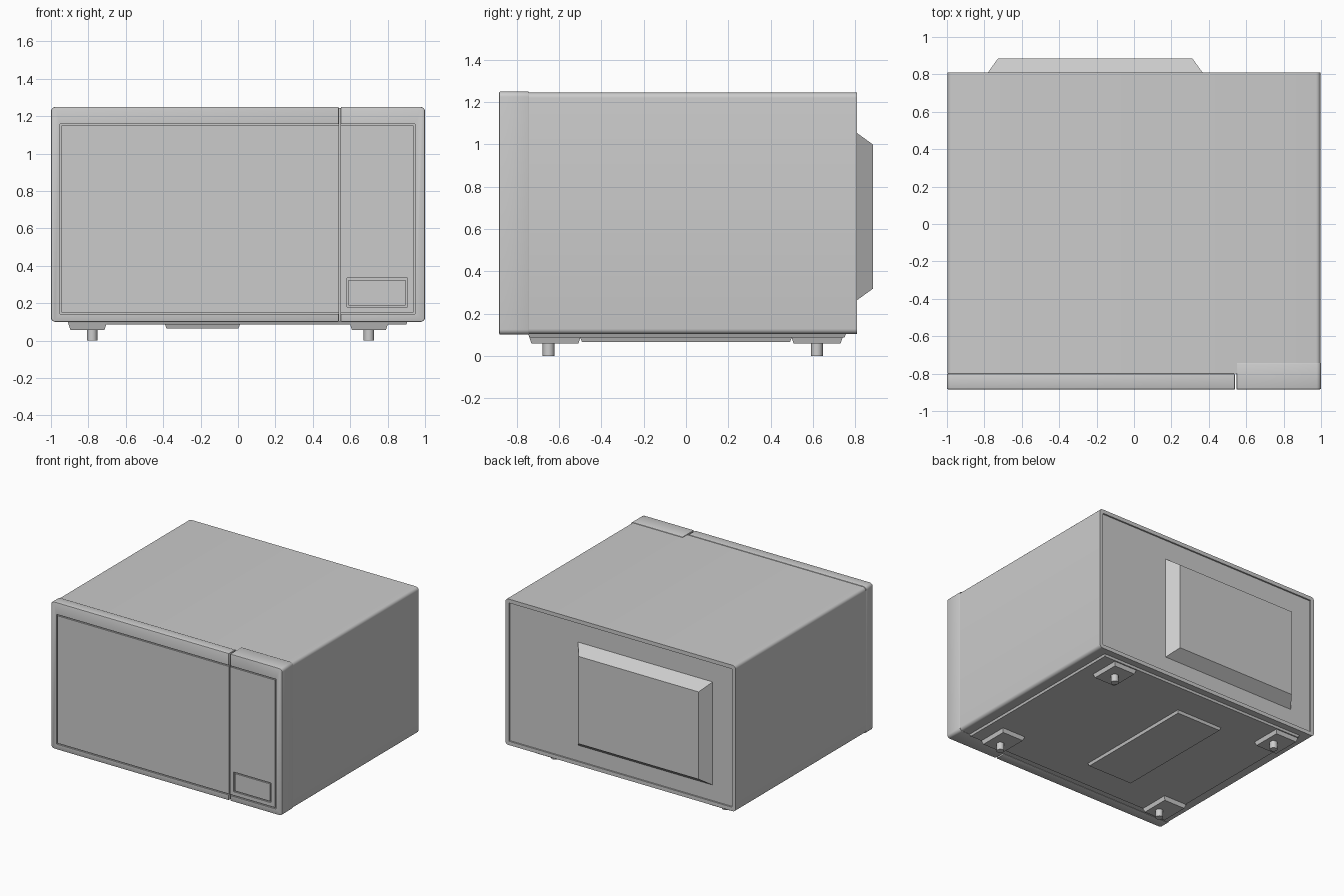
import bpy, bmesh
from mathutils import Vector

if "Cube" in bpy.data.objects:
    bpy.data.objects.remove(bpy.data.objects["Cube"])


def finish(name, bm):
    bmesh.ops.recalc_face_normals(bm, faces=bm.faces[:])
    mesh = bpy.data.meshes.new(name)
    bm.to_mesh(mesh)
    bm.free()
    ob = bpy.data.objects.new(name, mesh)
    bpy.context.collection.objects.link(ob)
    return ob


def box(name, x, y, z, radius=0, round_sides=(), taper=None, inset=0.0):
    """Box from ranges. Can round the y-running corner edges on given x sides,
    or shrink one end: taper is (axis, sign)."""
    bm = bmesh.new()
    bmesh.ops.create_cube(bm, size=1)
    for v in bm.verts:
        sign = [1 if c > 0 else -1 for c in v.co]
        v.co = Vector([r[0] if s < 0 else r[1] for r, s in zip((x, y, z), sign)])
        if taper and sign[taper[0]] == taper[1]:
            for axis in range(3):
                if axis != taper[0]:
                    v.co[axis] -= sign[axis] * inset
    if radius:
        edges = [e for e in bm.edges
                 if abs(e.verts[0].co.y - e.verts[1].co.y) > 1e-4
                 and any(abs(e.verts[0].co.x - s) < 1e-4 for s in round_sides)]
        bmesh.ops.bevel(bm, geom=edges, offset=radius, segments=5,
                        profile=0.5, affect='EDGES')
    return finish(name, bm)


def modify(ob, kind, **settings):
    mod = ob.modifiers.new(kind.title(), kind)
    for key, value in settings.items():
        setattr(mod, key, value)
    bpy.context.view_layer.objects.active = ob
    bpy.ops.object.modifier_apply(modifier=mod.name)


def pocket(ob, x, y, z):
    cutter = box("cutter", x, y, z)
    modify(ob, 'BOOLEAN', operation='DIFFERENCE', object=cutter, solver='EXACT')
    bpy.data.objects.remove(cutter)


def soften(ob, width=0.006):
    modify(ob, 'BEVEL', width=width, segments=2, limit_method='ANGLE',
           angle_limit=0.9)


def smooth(ob):
    bpy.ops.object.select_all(action='DESELECT')
    ob.select_set(True)
    bpy.context.view_layer.objects.active = ob
    bpy.ops.object.shade_smooth_by_angle(angle=0.6)


FRONT, BACK, GROOVE = -0.884, 0.81, 0.009

# Main housing with a shallow recess around the rear panel
body = box("housing", (-0.997, 0.997), (-0.8, BACK), (0.103, 1.245), 0.025, (-0.997, 0.997))
pocket(body, (-0.967, 0.967), (BACK - 0.012, BACK + 0.1), (0.133, 1.215))

# Door and control column, with one rectangular pocket running across both
door = box("door", (-1, 0.539), (FRONT, -0.8), (0.1, 1.25), 0.025, (-1,))
column = box("control_column", (0.549, 1), (FRONT, -0.742), (0.1, 1.25), 0.025, (1,))
for part in (door, column):
    soften(part)
    pocket(part, (-0.953, 0.947), (FRONT - 0.1, FRONT + 0.012), (0.142, 1.158))

# Flush front panels that leave a thin groove around them
z_panel = (0.142 + GROOVE, 1.158 - GROOVE)
window = box("door_window", (-0.953 + GROOVE, 0.539), (FRONT, FRONT + 0.014), z_panel)
face = box("control_face", (0.549, 0.947 - GROOVE), (FRONT, FRONT + 0.014), z_panel)

# Door release button set in its own pocket
pocket(face, (0.582, 0.905), (FRONT - 0.1, FRONT + 0.01), (0.18, 0.334))
button = box("release_button", (0.582 + GROOVE, 0.905 - GROOVE), (FRONT, FRONT + 0.014),
             (0.18 + GROOVE, 0.334 - GROOVE))

# Rear bulge with sloping sides
box("rear_bulge", (-0.79, 0.375), (BACK - 0.012, 0.884), (0.255, 1.062),
    taper=(1, 1), inset=0.062)

# Underside plate and its raised central panel
box("base_plate", (-0.91, 0.91), (-0.75, 0.76), (0.087, 0.11), taper=(2, -1), inset=0.01)
box("base_panel", (-0.395, 0.015), (-0.505, 0.505), (0.066, 0.1), taper=(2, -1), inset=0.012)

# Four feet, each on a tapered pad
for side, cx in (("left", -0.78), ("right", 0.70)):
    px = (-0.91, -0.70) if side == "left" else (0.595, 0.805)
    for end, cy, py in (("front", -0.65, (-0.745, -0.495)), ("back", 0.62, (0.495, 0.745))):
        box(f"{end}_{side}_pad", px, py, (0.057, 0.1), taper=(2, -1), inset=0.014)
        bpy.ops.mesh.primitive_cylinder_add(vertices=12, radius=0.028, depth=0.08,
                                            location=(cx, cy, 0.04))
        foot = bpy.context.object
        foot.name = f"{end}_{side}_foot"
        smooth(foot)

for part in (body, door, column):
    smooth(part)
